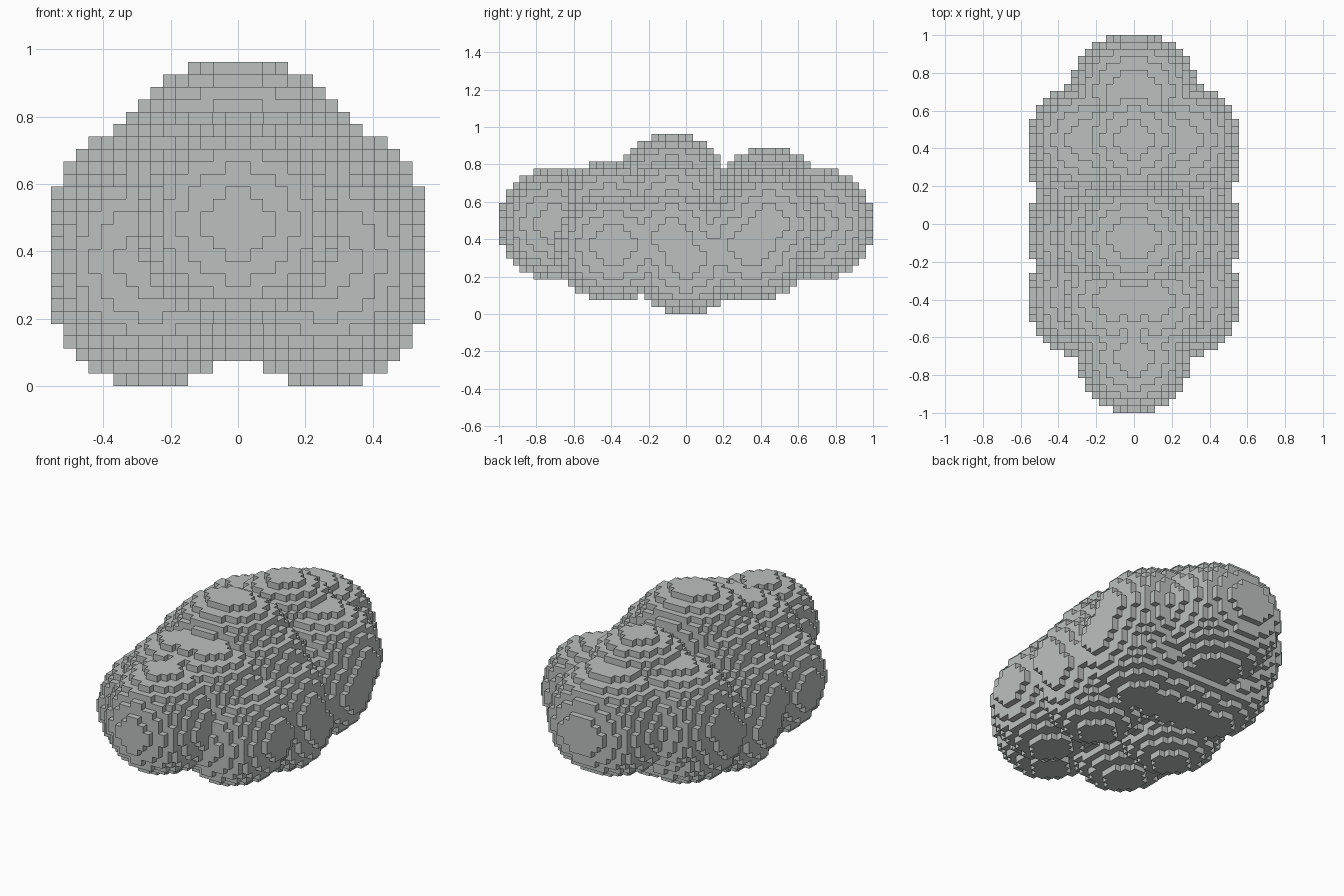
import bpy
import bmesh
from mathutils import Vector

cube = bpy.data.objects.get("Cube")
if cube:
    bpy.data.objects.remove(cube, do_unlink=True)

V = 2 / 54     # edge of one block
R = 8          # lobe radius in blocks

# Lobe centres in blocks (x, y, z); each is mirrored across x
LOBES = [
    (0, -19, 13),                               # front end
    (1, 19, 13),                                # rear end
    (1, -2, 18), (4, -2, 15),                   # crown and shoulders
    (0, 12, 16),                                # rear hump
    (0, -11, 14), (3, -11, 14),                 # front ridge
    (7, 0, 8), (7, -2, 11),                     # feet and middle flanks
    (7, -10, 10), (7, -11, 10),                 # front flanks
    (7, 12, 13), (7, 9, 10), (7, 10, 10),       # rear flanks
    (0, 9, 10), (0, 10, 10), (3, 9, 10), (3, 10, 10),  # rear belly
]


def ball(cx, cy, cz):
    """Blocks whose middles lie inside one lobe."""
    span = range(-R, R)
    return {(cx + i, cy + j, cz + k)
            for i in span for j in span for k in span
            if (i + .5) ** 2 + (j + .5) ** 2 + (k + .5) ** 2 <= R * R}


blocks = set()
for x, y, z in LOBES:
    blocks |= ball(x, y, z) | ball(-x, y, z)

# Skin: one square for every exposed block side
bm = bmesh.new()
corners = {}


def corner(p):
    if p not in corners:
        corners[p] = bm.verts.new(Vector(p) * V)
    return corners[p]


for b in sorted(blocks):
    for axis in range(3):
        for side in (0, 1):
            near = list(b)
            near[axis] += 2 * side - 1
            if tuple(near) in blocks:
                continue
            u, w = (axis + 1) % 3, (axis + 2) % 3
            loop = []
            for du, dw in ((0, 0), (1, 0), (1, 1), (0, 1)):
                p = list(b)
                p[axis] += side
                p[u] += du
                p[w] += dw
                loop.append(corner(tuple(p)))
            bm.faces.new(loop if side else loop[::-1])

mesh = bpy.data.meshes.new("block_body")
bm.to_mesh(mesh)
bm.free()

# Single pale grey colour
grey = bpy.data.materials.new("pale_grey")
grey.use_nodes = True
colour = (0.50, 0.53, 0.52, 1)
grey.diffuse_color = colour
bsdf = next(n for n in grey.node_tree.nodes if n.type == 'BSDF_PRINCIPLED')
bsdf.inputs["Base Color"].default_value = colour
mesh.materials.append(grey)

body = bpy.data.objects.new("block_body", mesh)
bpy.context.scene.collection.objects.link(body)
